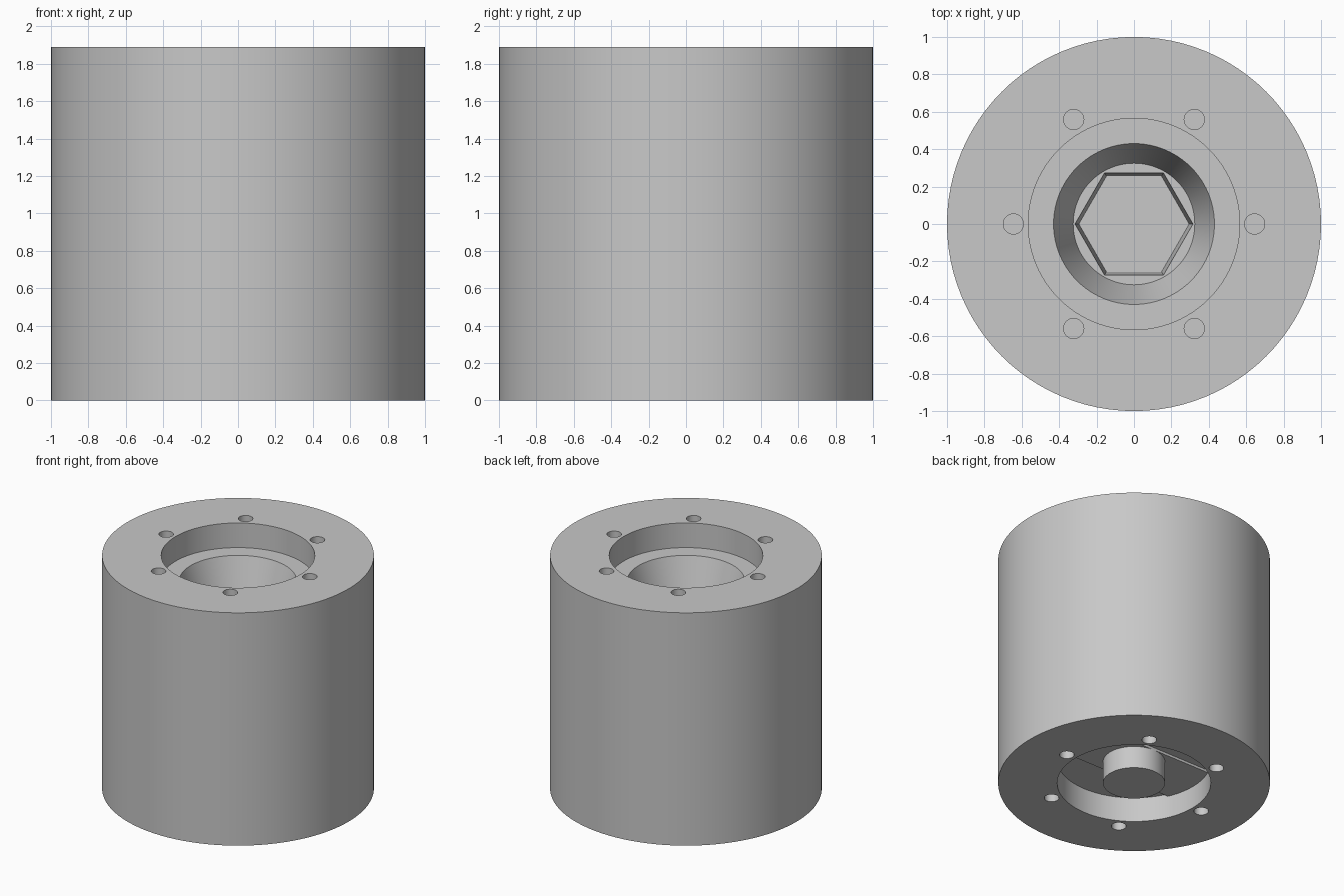
import bpy, bmesh, math
from mathutils import Matrix, Vector

if "Cube" in bpy.data.objects:
    bpy.data.objects.remove(bpy.data.objects["Cube"])

HEIGHT = 1.89
RECESS = 0.2          # depth of the recesses at both ends
SOCKET_Z = 1.36       # ledge below the tapered bore
SEGMENTS = 96

grey = bpy.data.materials.new("plain grey")
grey.use_nodes = True
colour = (0.58, 0.58, 0.58, 1)
grey.diffuse_color = colour
grey.node_tree.nodes["Principled BSDF"].inputs["Base Color"].default_value = colour


def make_object(name, bm):
    bmesh.ops.recalc_face_normals(bm, faces=bm.faces)
    mesh = bpy.data.meshes.new(name)
    bm.to_mesh(mesh)
    bm.free()
    mesh.materials.append(grey)
    obj = bpy.data.objects.new(name, mesh)
    bpy.context.collection.objects.link(obj)
    return obj


def add_prism(bm, sides, r_low, r_high, z_low, z_high, x=0, y=0, turn=0):
    """Closed prism or tapered prism between two heights."""
    place = Matrix.Translation((x, y, (z_low + z_high) / 2)) @ Matrix.Rotation(turn, 4, "Z")
    bmesh.ops.create_cone(bm, cap_ends=True, segments=sides, radius1=r_low,
                          radius2=r_high, depth=z_high - z_low, matrix=place)


# Turned body: boss, lower recess, outer wall, upper recess, tapered bore
profile = [(0, 0), (0.228, 0), (0.228, RECESS), (0.565, RECESS), (0.565, 0),
           (1, 0), (1, HEIGHT), (0.565, HEIGHT), (0.565, HEIGHT - RECESS),
           (0.43, HEIGHT - RECESS), (0.325, SOCKET_Z), (0, SOCKET_Z)]
bm = bmesh.new()
verts = [bm.verts.new((r, 0, z)) for r, z in profile]
edges = [bm.edges.new(pair) for pair in zip(verts, verts[1:])]
bmesh.ops.spin(bm, geom=verts + edges, cent=(0, 0, 0), axis=(0, 0, 1),
               angle=math.tau, steps=SEGMENTS, use_duplicate=False)
bmesh.ops.remove_doubles(bm, verts=bm.verts, dist=0.0001)
body = make_object("body", bm)

# Cutter: hexagonal socket and a ring of six blind holes at each end
bm = bmesh.new()
drop = 0.25
taper = 0.02
add_prism(bm, 6, 0.295, 0.295 + 2 * taper, SOCKET_Z - drop, SOCKET_Z + drop,
          turn=math.pi / 2)
for i in range(6):
    a = i * math.tau / 6
    x, y = 0.645 * math.cos(a), 0.645 * math.sin(a)
    for z_low, z_high in ((-0.1, RECESS), (HEIGHT - RECESS, HEIGHT + 0.1)):
        add_prism(bm, 32, 0.054, 0.054, z_low, z_high, x, y)
cutter = make_object("hole_cutter", bm)
cutter.hide_render = True

boolean = body.modifiers.new("holes", "BOOLEAN")
boolean.operation = "DIFFERENCE"
boolean.solver = "EXACT"
boolean.object = cutter
bpy.context.view_layer.objects.active = body
bpy.ops.object.modifier_apply(modifier=boolean.name)
bpy.data.objects.remove(cutter)

# Low cross bar on the floor of the lower recess
bm = bmesh.new()
bmesh.ops.create_cube(bm, size=1)
bmesh.ops.scale(bm, verts=bm.verts, vec=Vector((1.2, 0.456, 0.1)))
bmesh.ops.translate(bm, verts=bm.verts, vec=(0, 0, RECESS + 0.03))
make_object("cross_bar", bm)

# Smooth round walls, sharp rims
bpy.ops.object.select_all(action="DESELECT")
body.select_set(True)
bpy.context.view_layer.objects.active = body
bpy.ops.object.shade_smooth_by_angle(angle=math.radians(25))
